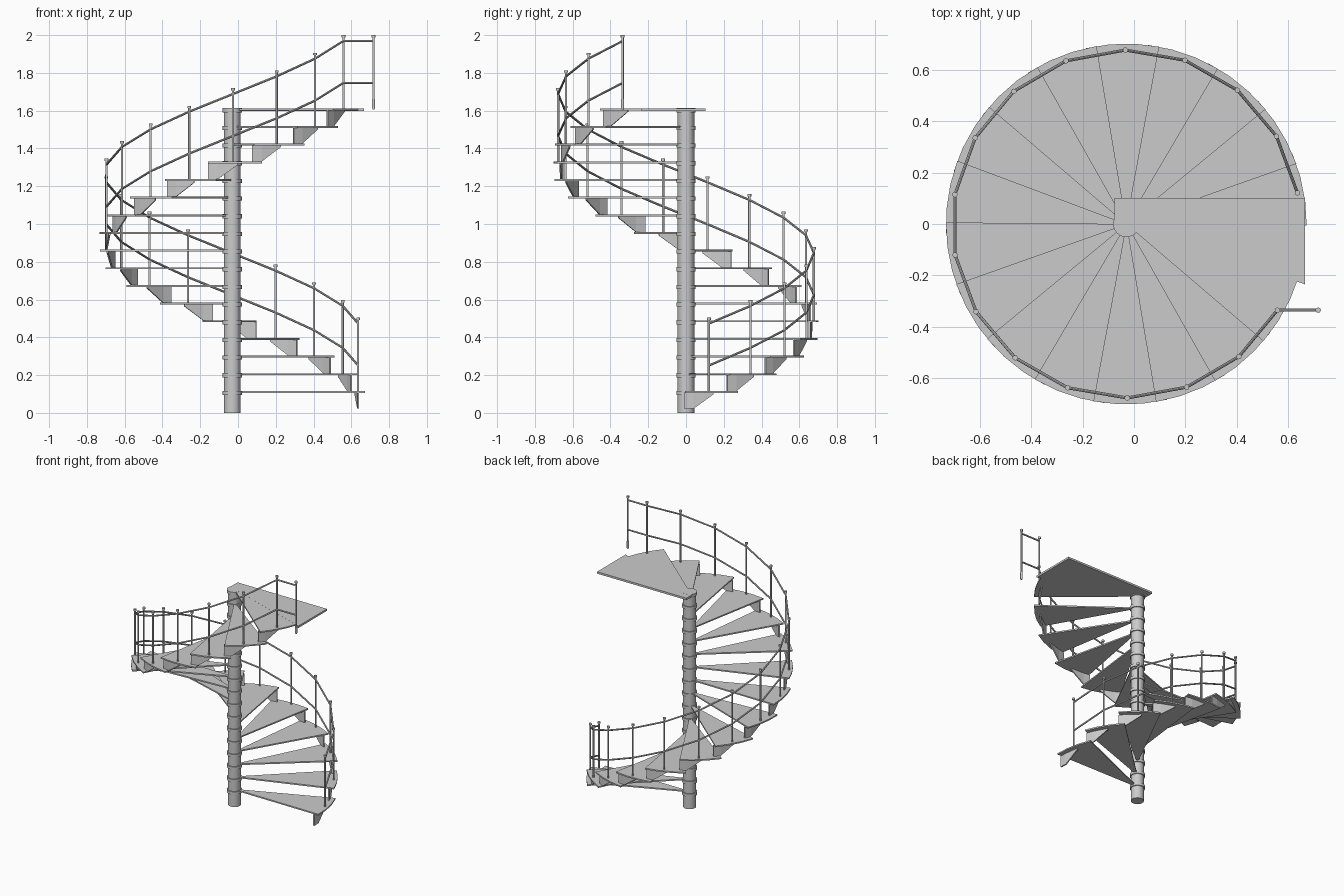
import bpy, bmesh, math
from mathutils import Vector

if "Cube" in bpy.data.objects:
    bpy.data.objects.remove(bpy.data.objects["Cube"])

CX = -0.03            # column axis
N, STEP = 17, 20.0    # treads and angle between them
Z0, RISE = 0.116, 0.0935


def polar(r, deg, z=0.0):
    a = math.radians(deg)
    return Vector((CX + r * math.cos(a), r * math.sin(a), z))


def finish(bm, name, smooth=False):
    bmesh.ops.recalc_face_normals(bm, faces=bm.faces)
    me = bpy.data.meshes.new(name)
    bm.to_mesh(me)
    bm.free()
    ob = bpy.data.objects.new(name, me)
    bpy.context.collection.objects.link(ob)
    if smooth:
        bpy.ops.object.select_all(action='DESELECT')
        ob.select_set(True)
        bpy.context.view_layer.objects.active = ob
        bpy.ops.object.shade_smooth_by_angle(angle=math.radians(40))
    return ob


def prism(bm, bottom, offsets):
    """Solid between a polygon and its copy moved point by point."""
    a = [bm.verts.new(p) for p in bottom]
    b = [bm.verts.new(p + o) for p, o in zip(bottom, offsets)]
    n = len(a)
    bm.faces.new(a)
    bm.faces.new(b)
    for i in range(n):
        j = (i + 1) % n
        bm.faces.new((a[i], a[j], b[j], b[i]))


def rod(bm, p, q, r, sides=10):
    """Cylinder between two points."""
    d = q - p
    m = d.to_track_quat('Z', 'Y').to_matrix().to_4x4()
    m.translation = (p + q) / 2
    bmesh.ops.create_cone(bm, cap_ends=True, segments=sides, radius1=r,
                          radius2=r, depth=d.length, matrix=m)


# Central column with a collar at every tread
bm = bmesh.new()
rod(bm, polar(0, 0, 0), polar(0, 0, 1.60), 0.044, 24)
finish(bm, "column", True)
bm = bmesh.new()
for k in range(N):
    z = Z0 + RISE * k
    rod(bm, polar(0, 0, z - 0.021), polar(0, 0, z + 0.001), 0.051, 24)
finish(bm, "column_collars", True)

# Wedge treads, each overlapping the one below
bm = bmesh.new()
for k in range(N):
    a, z = STEP * k, Z0 + RISE * k - 0.010
    pts = [polar(0.03, a + 22, z), polar(0.03, a - 0.5, z)]
    pts += [polar(0.702, a - 0.5 + 23.5 * i / 3, z) for i in range(4)]
    prism(bm, pts, [Vector((0, 0, 0.010))] * len(pts))
finish(bm, "treads")

# Tapered rim brackets joining each tread to the one below
bm = bmesh.new()
for k in range(N):
    a, z = STEP * k, Z0 + RISE * k
    prof = [(-1, z - RISE), (3.5, z - RISE), (12.5, z - 0.018),
            (12.5, z - 0.009), (3.5, z - 0.009), (-1, z - 0.009)]
    inner = [polar(0.662, a + d, h) for d, h in prof]
    off = [polar(0.671, a + d, h) - p for (d, h), p in zip(prof, inner)]
    # two flat panels per bracket
    for idx in ((0, 1, 4, 5), (1, 2, 3, 4)):
        prism(bm, [inner[i] for i in idx], [off[i] for i in idx])
finish(bm, "rim_brackets")

# Landing platform
bm = bmesh.new()
zl = Z0 + RISE * (N - 1)
plan = [(-0.075, 0.102), (0.666, 0.102), (0.666, -0.235), (CX, 0.0), (-0.075, 0.0)]
prism(bm, [Vector((x, y, zl - 0.014)) for x, y in plan], [Vector((0, 0, 0.0145))] * 5)
finish(bm, "landing")

# Railing posts with caps
feet = [polar(0.677, 10.3 + STEP * k, Z0 + RISE * k) for k in range(N)]
feet.append(Vector((0.717, feet[-1].y, zl)))
bm = bmesh.new()
for p in feet:
    rod(bm, p - Vector((0, 0, 0.006)), p + Vector((0, 0, 0.38)), 0.006)
    rod(bm, p + Vector((0, 0, 0.376)), p + Vector((0, 0, 0.388)), 0.0105)
rod(bm, feet[-1], feet[-1] + Vector((0, 0, 0.05)), 0.0085)
finish(bm, "railing_posts", True)

# Hand rail and middle rail, straight between posts
for name, h in (("hand_rail", 0.357), ("middle_rail", 0.135)):
    bm = bmesh.new()
    up = Vector((0, 0, h))
    for p, q in zip(feet, feet[1:]):
        rod(bm, p + up, q + up, 0.006, 8)
    finish(bm, name, True)
